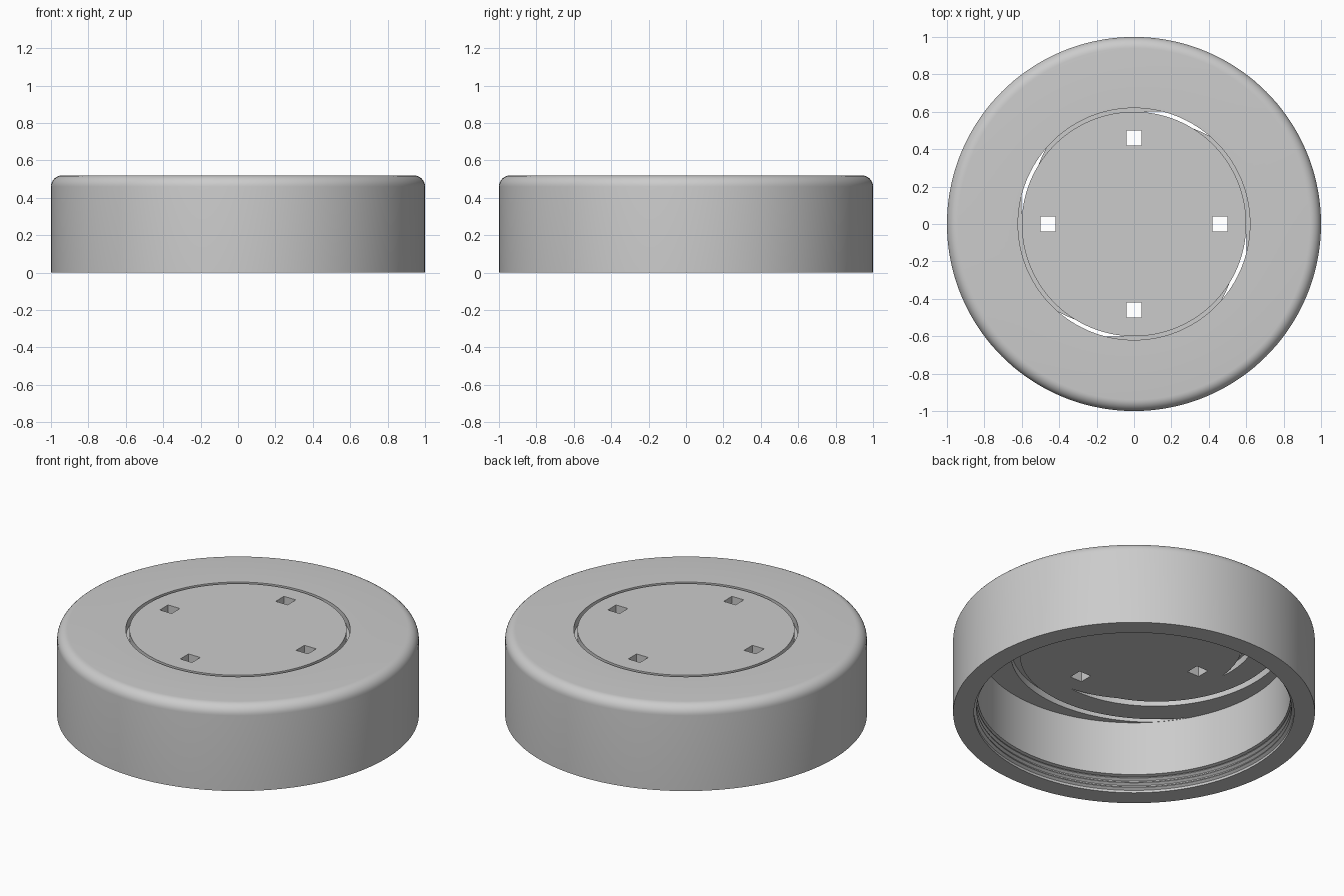
import bpy, bmesh
from math import sin, cos, pi, radians

cube = bpy.data.objects.get("Cube")
if cube:
    bpy.data.objects.remove(cube, do_unlink=True)

SEGMENTS = 144
TOP, CEILING, WALL, FILLET = 0.52, 0.435, 0.865, 0.06
DISC = 0.6

grey = bpy.data.materials.new("plain_grey")
grey.use_nodes = True
colour = (0.6, 0.6, 0.6, 1)
grey.diffuse_color = colour
grey.node_tree.nodes["Principled BSDF"].inputs["Base Color"].default_value = colour


def make_object(name, bm):
    bmesh.ops.recalc_face_normals(bm, faces=bm.faces)
    mesh = bpy.data.meshes.new(name)
    bm.to_mesh(mesh)
    bm.free()
    mesh.materials.append(grey)
    obj = bpy.data.objects.new(name, mesh)
    bpy.context.collection.objects.link(obj)
    return obj


def revolve(name, profile):
    """Spin an open (radius, height) profile whose ends lie on the axis."""
    bm = bmesh.new()
    verts = [bm.verts.new((r, 0, z)) for r, z in profile]
    edges = [bm.edges.new(pair) for pair in zip(verts, verts[1:])]
    bmesh.ops.spin(bm, geom=verts + edges, cent=(0, 0, 0), axis=(0, 0, 1),
                   angle=2 * pi, steps=SEGMENTS, use_merge=True)
    bmesh.ops.remove_doubles(bm, verts=bm.verts, dist=1e-5)
    return make_object(name, bm)


def prism(name, outline, low, high):
    """Extrude a flat outline between two heights."""
    bm = bmesh.new()
    face = bm.faces.new([bm.verts.new((x, y, low)) for x, y in outline])
    grown = bmesh.ops.extrude_face_region(bm, geom=[face])["geom"]
    moved = [v for v in grown if isinstance(v, bmesh.types.BMVert)]
    bmesh.ops.translate(bm, verts=moved, vec=(0, 0, high - low))
    return make_object(name, bm)


# Lid: top disc, ring groove, rounded shoulder, outer wall, threaded mouth
profile = [(0, TOP), (DISC, TOP), (DISC, 0.47), (0.62, 0.47), (0.62, TOP)]
for i in range(9):
    a = pi / 2 * (1 - i / 8)
    profile.append((1 - FILLET + FILLET * cos(a), TOP - FILLET + FILLET * sin(a)))
profile += [(1, 0), (0.885, 0)]
for i in range(3):
    z = 0.015 + 0.03 * i
    profile += [(0.885, z), (0.87, z + 0.01), (0.87, z + 0.015), (0.885, z + 0.025)]
profile += [(0.885, 0.1), (WALL, 0.105), (WALL, CEILING), (0, CEILING)]
lid = revolve("lid", profile)


# Spiral vent channels under the top, opening into the ring groove
def channel_outline(start):
    outer, inner = [], []
    for step in range(77):
        sweep = 2 * step
        a = radians(start - sweep)
        r = DISC + 0.001 + 0.002 * sweep
        width = 0.06 - 0.0002 * sweep
        far, near = min(r, WALL - 0.002), max(r - width, DISC - 0.002)
        if far - near < 0.001:
            break
        outer.append((far * cos(a), far * sin(a)))
        inner.append((near * cos(a), near * sin(a)))
    return outer + inner[::-1]


cutters = []
for k in range(4):
    cutters.append(prism("channel_cutter", channel_outline(85 + 90 * k), 0.4, 0.477))
    # Square pin holes
    x, y, h = 0.46 * cos(k * pi / 2), 0.46 * sin(k * pi / 2), 0.04
    square = [(x - h, y - h), (x + h, y - h), (x + h, y + h), (x - h, y + h)]
    cutters.append(prism("pin_hole_cutter", square, 0.4, 0.6))

bpy.context.view_layer.objects.active = lid
for cutter in cutters:
    cut = lid.modifiers.new("cut", 'BOOLEAN')
    cut.operation, cut.solver, cut.object = 'DIFFERENCE', 'EXACT', cutter
    bpy.ops.object.modifier_apply(modifier=cut.name)
for cutter in cutters:
    bpy.data.objects.remove(cutter, do_unlink=True)

bpy.ops.object.select_all(action='DESELECT')
lid.select_set(True)
bpy.ops.object.shade_smooth_by_angle(angle=radians(30))
